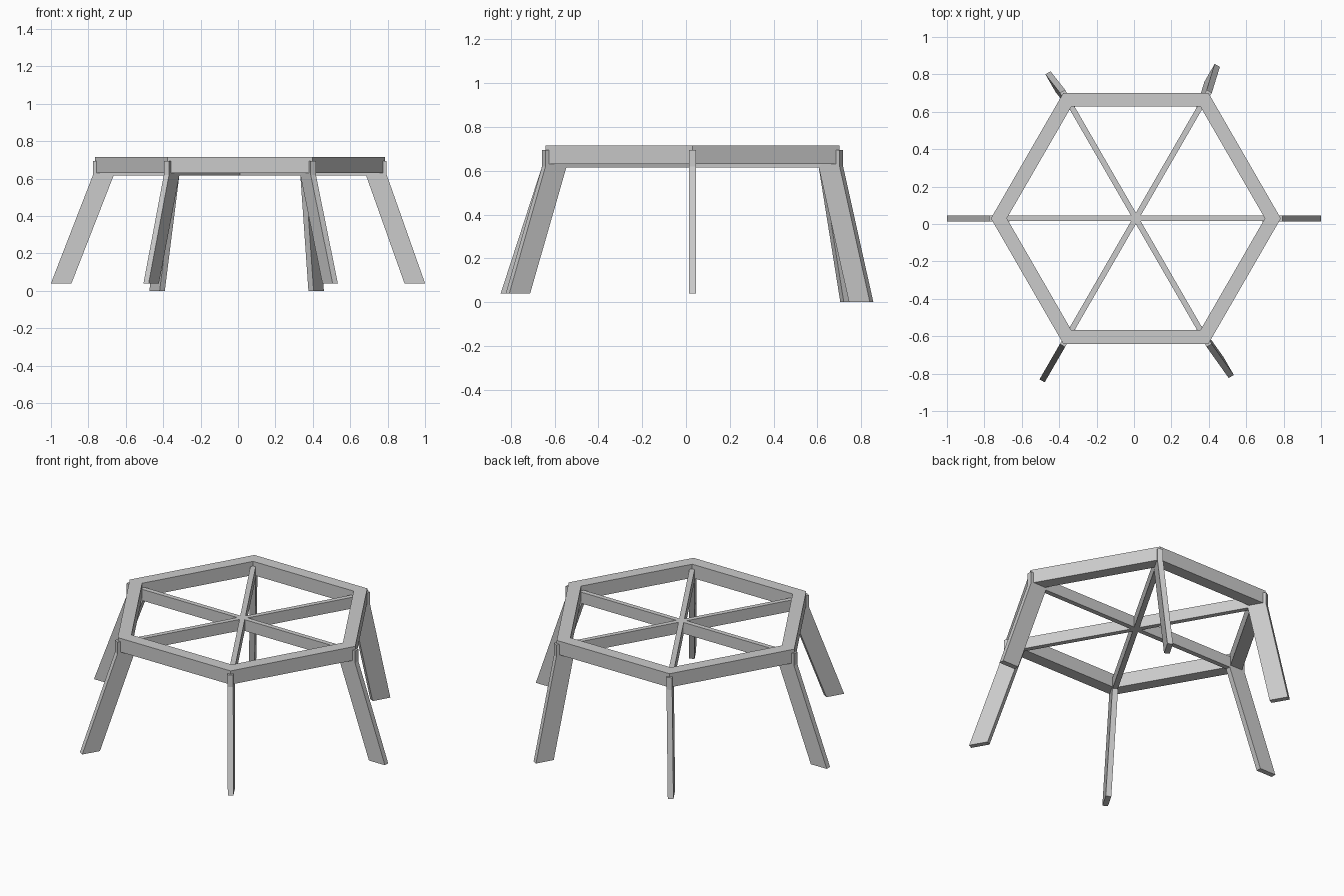
import bpy
from math import cos, sin, radians
from mathutils import Vector

if "Cube" in bpy.data.objects:
    bpy.data.objects.remove(bpy.data.objects["Cube"])

CENTRE = Vector((0.01, 0.03, 0))


def make(name, verts, faces):
    mesh = bpy.data.meshes.new(name)
    mesh.from_pydata(verts, [], faces)
    mesh.update()
    ob = bpy.data.objects.new(name, mesh)
    bpy.context.collection.objects.link(ob)
    return ob


def frame(deg):
    # outward and sideways directions at a hexagon corner
    a = radians(deg)
    return Vector((cos(a), sin(a), 0)), Vector((-sin(a), cos(a), 0))


def slab(name, deg, profile, thick, lean=None):
    """Extrude a (radius, height) profile sideways; lean(z) shifts it."""
    u, v = frame(deg)
    n = len(profile)
    verts = []
    for side in (1, -1):
        for r, z in profile:
            off = side * thick / 2 + (lean(z) if lean else 0)
            verts.append(CENTRE + u * r + v * off + Vector((0, 0, z)))
    faces = [tuple(range(n)), tuple(range(2 * n - 1, n - 1, -1))]
    faces += [((i + 1) % n, i, n + i, n + (i + 1) % n) for i in range(n)]
    ob = make(name, verts, faces)
    # consistent outward normals
    import bmesh
    bm = bmesh.new()
    bm.from_mesh(ob.data)
    bmesh.ops.recalc_face_normals(bm, faces=bm.faces)
    bm.to_mesh(ob.data)
    bm.free()
    return ob


# Hexagonal top frame with mitred corners
section = [(0.775, 0.63), (0.775, 0.715), (0.69, 0.715), (0.69, 0.63)]
verts = [CENTRE + frame(60 * i)[0] * r + Vector((0, 0, z))
         for i in range(6) for r, z in section]
faces = []
for i in range(6):
    a, b = 4 * i, 4 * ((i + 1) % 6)
    faces += [(a + k, b + k, b + (k + 1) % 4, a + (k + 1) % 4) for k in range(4)]
make("hexagonal_frame", verts, faces)

# Three crossing braces
for i in range(3):
    slab(f"cross_brace_{i + 1}", 60 * i,
         [(-0.695, 0.616), (0.695, 0.616), (0.695, 0.686), (-0.695, 0.686)], 0.03)

# Splayed legs: corner angle, foot radius, foot height, sideways lean
legs = {
    "right_leg": (0, 0.99, 0.04, 0.0),
    "back_right_leg": (60, 0.926, 0.0, 0.032),
    "back_left_leg": (120, 0.909, 0.0, 0.018),
    "left_leg": (180, 1.01, 0.04, 0.0),
    "front_left_leg": (240, 1.003, 0.04, 0.0),
    "front_right_leg": (300, 0.987, 0.04, 0.019),
}
for name, (deg, foot, z0, lean) in legs.items():
    # notch under the frame, with a tab rising outside the corner
    profile = [(foot - 0.11, z0), (foot, z0), (0.785, 0.62), (0.785, 0.695),
               (0.765, 0.695), (0.765, 0.632), (0.69, 0.632), (0.675, 0.616)]
    slab(name, deg, profile, 0.032,
         lambda z, l=lean, b=z0: l * max(0, 0.62 - z) / (0.62 - b))
